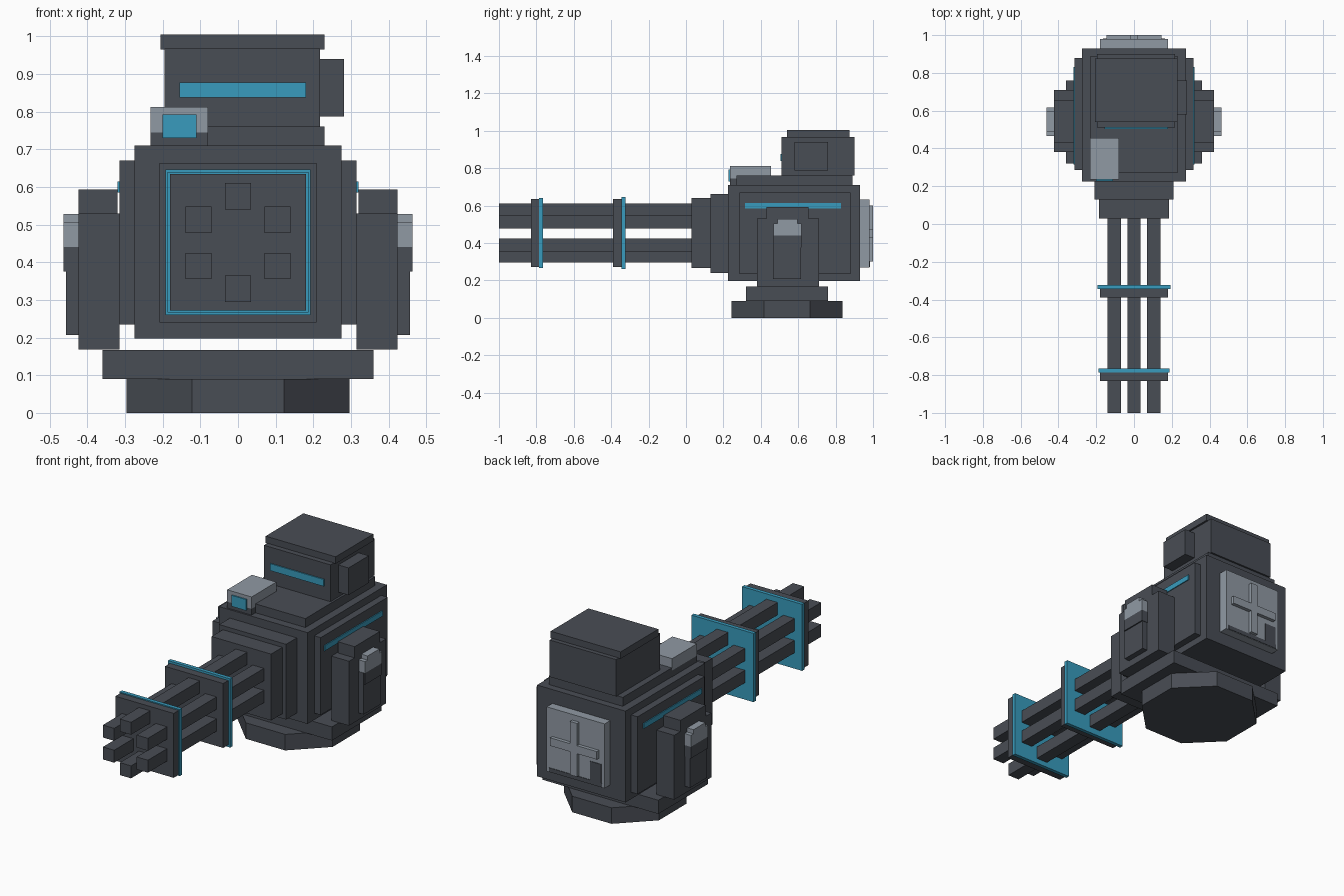
import bpy, bmesh, math
from mathutils import Matrix, Vector

if "Cube" in bpy.data.objects:
    bpy.data.objects.remove(bpy.data.objects["Cube"], do_unlink=True)


def material(name, colour):
    m = bpy.data.materials.new(name)
    m.use_nodes = True
    m.diffuse_color = (*colour, 1)
    m.node_tree.nodes["Principled BSDF"].inputs["Base Color"].default_value = (*colour, 1)
    return m


DARK = material("dark slate", (0.066, 0.074, 0.09))
GREY = material("light grey", (0.28, 0.32, 0.37))
CYAN = material("cyan glow", (0.04, 0.33, 0.51))


def finish(name, bm, mats):
    mesh = bpy.data.meshes.new(name)
    bm.to_mesh(mesh)
    bm.free()
    for m in mats:
        mesh.materials.append(m)
    obj = bpy.data.objects.new(name, mesh)
    bpy.context.collection.objects.link(obj)
    return obj


def box(name, x, y, z, mat=DARK, split=None):
    """Box from axis ranges; below the split height it is dark."""
    lo, hi = Vector((x[0], y[0], z[0])), Vector((x[1], y[1], z[1]))
    bm = bmesh.new()
    bmesh.ops.create_cube(bm, size=1, matrix=Matrix.Translation((lo + hi) / 2)
                          @ Matrix.Diagonal((*(hi - lo), 1)))
    if split is not None:
        bmesh.ops.bisect_plane(bm, geom=bm.verts[:] + bm.edges[:] + bm.faces[:],
                               plane_co=(0, 0, split), plane_no=(0, 0, 1))
        for f in bm.faces:
            f.material_index = int(f.calc_center_median().z < split)
    return finish(name, bm, [mat, DARK])


def pair(name, x, y, z, mat=DARK, split=None):
    """Box on the left side and its mirror on the right."""
    box("left_" + name, x, y, z, mat, split)
    box("right_" + name, (-x[1], -x[0]), y, z, mat, split)


def wide(half):
    return (-half, half)


# Octagonal foot and base plate
bm = bmesh.new()
bmesh.ops.create_cone(bm, cap_ends=True, segments=8, depth=0.09,
                      radius1=0.32, radius2=0.32,
                      matrix=Matrix.Translation((0, 0.54, 0.045))
                      @ Matrix.Rotation(math.pi / 8, 4, 'Z'))
finish("foot", bm, [DARK])
box("base_plate", wide(0.36), (0.32, 0.76), (0.09, 0.167))

# Body, deck and side armour
box("body", wide(0.275), (0.225, 0.93), (0.197, 0.71))
box("deck", wide(0.23), (0.27, 0.89), (0.71, 0.76))
pair("side_armour", (0.275, 0.315), (0.285, 0.88), (0.235, 0.67))
pair("side_light", (0.315, 0.32), (0.315, 0.83), (0.585, 0.615), CYAN)

# Side supports with lamps
pair("support", (0.315, 0.424), (0.38, 0.71), (0.168, 0.53))
pair("support_top", (0.32, 0.424), (0.43, 0.655), (0.53, 0.593))
pair("support_cover", (0.424, 0.456), (0.465, 0.615), (0.207, 0.44))
pair("lamp", (0.424, 0.463), (0.467, 0.618), (0.375, 0.505), GREY, 0.44)
pair("lamp_top", (0.424, 0.463), (0.49, 0.595), (0.505, 0.528), GREY)

# Head
box("head", (-0.195, 0.218), (0.51, 0.9), (0.76, 0.967))
box("head_cap", (-0.206, 0.229), (0.54, 0.875), (0.965, 1.004))
box("head_side_box", (0.218, 0.281), (0.58, 0.76), (0.787, 0.94))
box("visor", (-0.155, 0.18), (0.504, 0.51), (0.838, 0.877), CYAN)

# Sensor on the front corner of the deck
box("sensor", (-0.232, -0.08), (0.235, 0.455), (0.71, 0.812), GREY, 0.745)
box("sensor_lens", (-0.2, -0.11), (0.228, 0.235), (0.73, 0.792), CYAN)

# Back panel with raised cross and dark wear patches
box("back_panel", wide(0.18), (0.93, 0.98), (0.27, 0.632), GREY)
box("cross_upright", wide(0.022), (0.98, 1.0), (0.30, 0.60), GREY)
box("cross_bar", wide(0.145), (0.98, 1.0), (0.43, 0.475), GREY)
box("wear_strip", wide(0.165), (0.98, 0.983), (0.272, 0.295))
box("wear_patch", (-0.16, -0.09), (0.98, 0.983), (0.295, 0.40))

# Stepped gun mount
box("mount_rear", wide(0.208), (0.13, 0.225), (0.24, 0.663))
box("mount_front", wide(0.185), (0.03, 0.13), (0.267, 0.64))

# Ring of six square barrels
spots = [(0, 0.575), (0.105, 0.513), (0.105, 0.39),
         (0, 0.33), (-0.105, 0.39), (-0.105, 0.513)]
for i, (x, z) in enumerate(spots):
    r = 0.035
    box(f"barrel_{i + 1}", (x - r, x + r), (-1, 0.03), (z - r, z + r))

# Barrel clamps with glowing backing plates
for name, y, glow in (("rear", -0.39, 0.193), ("front", -0.83, 0.187)):
    mid = 0.453
    box(name + "_clamp", wide(0.181), (y, y + 0.045), (mid - 0.181, mid + 0.181))
    box(name + "_clamp_glow", wide(glow), (y + 0.045, y + 0.066),
        (mid - glow, mid + glow), CYAN)
